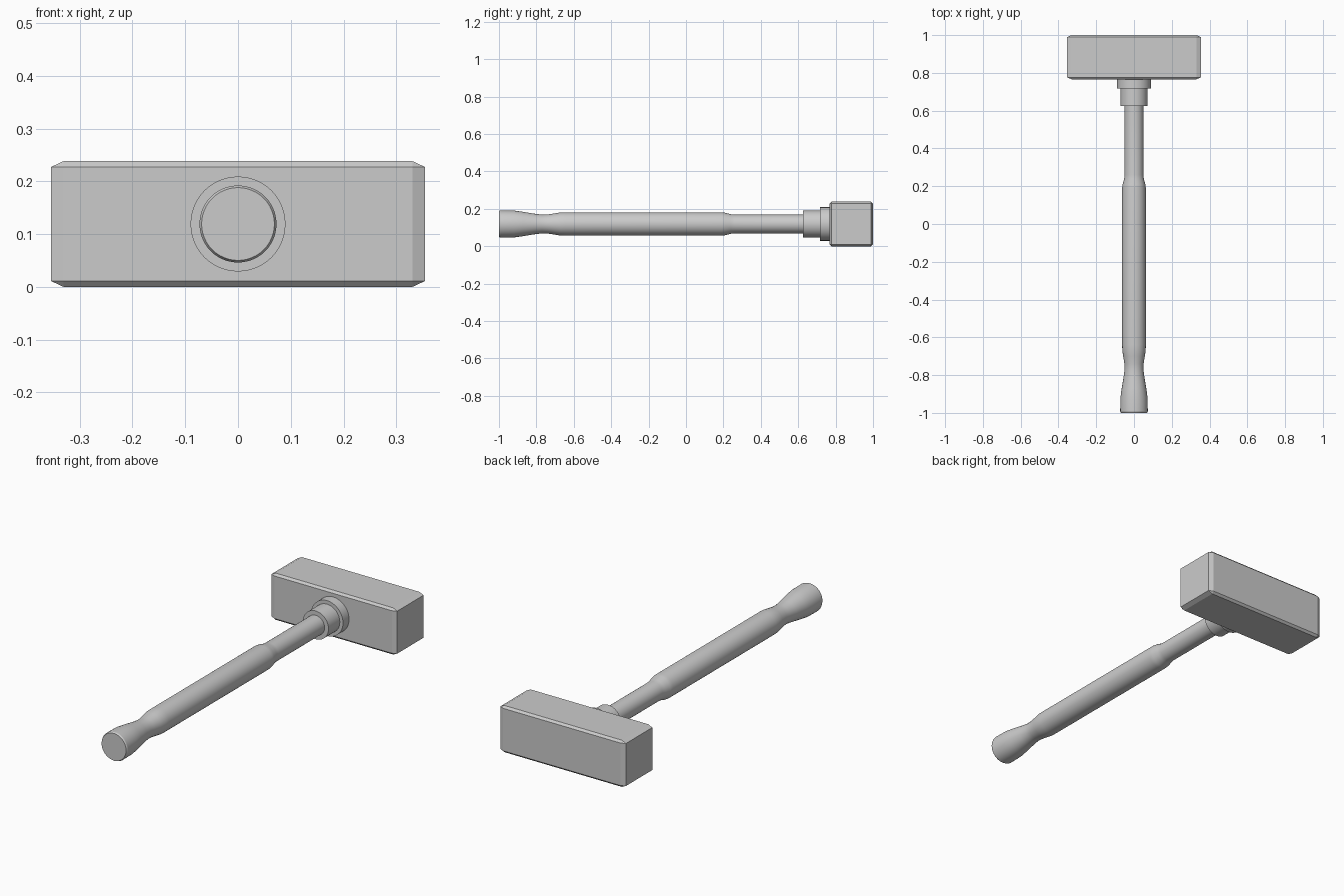
import bpy
import bmesh
from math import cos, sin, pi
from mathutils import Matrix, Vector

default = bpy.data.objects.get("Cube")
if default:
    bpy.data.objects.remove(default, do_unlink=True)

AXIS_Z = 0.119
SIDES = 48

grey = bpy.data.materials.new("plain grey")
grey.use_nodes = True
grey.diffuse_color = (0.6, 0.6, 0.6, 1)
grey.node_tree.nodes["Principled BSDF"].inputs["Base Color"].default_value = grey.diffuse_color


def add_object(name, bm, smooth=False):
    bmesh.ops.recalc_face_normals(bm, faces=bm.faces)
    mesh = bpy.data.meshes.new(name)
    bm.to_mesh(mesh)
    bm.free()
    mesh.materials.append(grey)
    obj = bpy.data.objects.new(name, mesh)
    bpy.context.collection.objects.link(obj)
    if smooth:
        bpy.ops.object.select_all(action='DESELECT')
        obj.select_set(True)
        bpy.context.view_layer.objects.active = obj
        bpy.ops.object.shade_smooth_by_angle(angle=pi / 6)
    return obj


def turned(name, profile):
    """Solid turned about the handle axis from (y, radius) points."""
    bm = bmesh.new()
    rings = []
    for y, r in profile:
        rings.append([bm.verts.new((r * cos(2 * pi * i / SIDES), y,
                                    AXIS_Z + r * sin(2 * pi * i / SIDES)))
                      for i in range(SIDES)])
    for a, b in zip(rings, rings[1:]):
        for i in range(SIDES):
            j = (i + 1) % SIDES
            bm.faces.new((a[i], a[j], b[j], b[i]))
    bm.faces.new(rings[0])
    bm.faces.new(rings[-1])
    return add_object(name, bm, smooth=True)


# Hammer head: chamfered block, stretched so the end chamfers are longer
low, high = Vector((-0.354, 0.766, 0)), Vector((0.354, 1.0, 0.238))
size, stretch = high - low, 2.15
bm = bmesh.new()
bmesh.ops.create_cube(bm, size=1)
bmesh.ops.scale(bm, vec=(size.x / stretch, size.y, size.z), verts=bm.verts)
bmesh.ops.bevel(bm, geom=bm.edges[:], offset=0.0107, segments=1,
                affect='EDGES', profile=0.5)
bmesh.ops.scale(bm, vec=(stretch, 1, 1), verts=bm.verts)
bmesh.ops.transform(bm, matrix=Matrix.Translation((low + high) / 2), verts=bm.verts)
add_object("hammer_head", bm)

# Stepped collars joining handle and head
turned("large_collar", [(0.717, 0.09), (0.775, 0.09)])
turned("small_collar", [(0.626, 0.072), (0.725, 0.072)])

# Handle: flared butt, narrow waist, long grip and thinner shaft
turned("handle", [
    (-1.0, 0.069), (-0.993, 0.073), (-0.92, 0.072), (-0.87, 0.065),
    (-0.81, 0.055), (-0.77, 0.050), (-0.74, 0.051), (-0.70, 0.057),
    (-0.67, 0.062), (-0.64, 0.0625), (0.19, 0.0625), (0.21, 0.060),
    (0.24, 0.052), (0.26, 0.050), (0.64, 0.050)])
